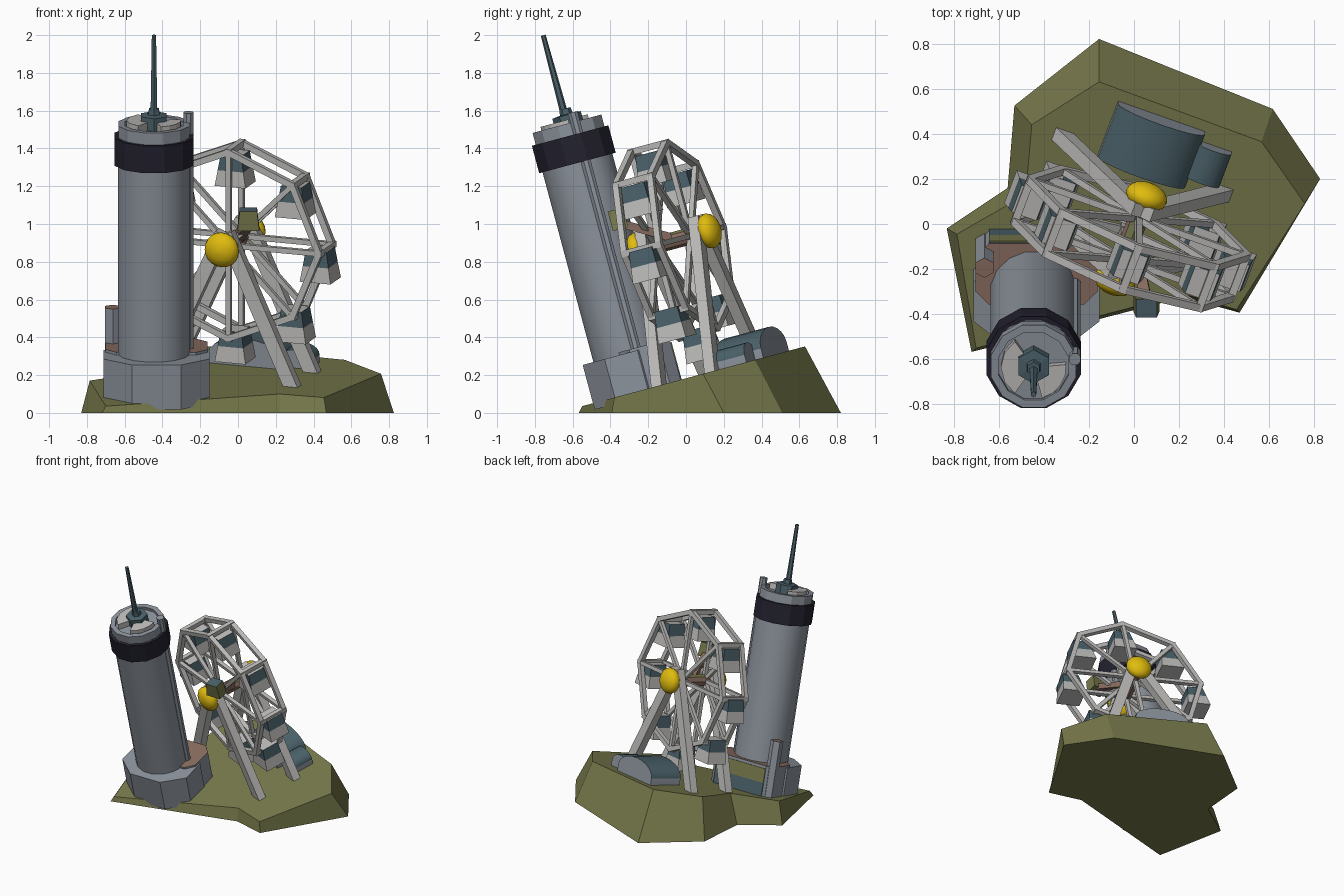
import bpy, bmesh, math
from mathutils import Matrix, Vector

if "Cube" in bpy.data.objects:
    bpy.data.objects.remove(bpy.data.objects["Cube"])


def material(name, *srgb):
    m = bpy.data.materials.new(name)
    m.diffuse_color = [((c / 255 + 0.055) / 1.055) ** 2.4 for c in srgb] + [1]
    m.use_nodes = True
    m.node_tree.nodes["Principled BSDF"].inputs["Base Color"].default_value = m.diffuse_color
    return m


OLIVE = material("olive", 120, 122, 76)
GREY = material("steel grey", 140, 147, 156)
WHITE = material("pale grey", 188, 187, 185)
TEAL = material("dark teal", 74, 97, 105)
YELLOW = material("yellow", 224, 188, 14)
DARK = material("near black", 34, 33, 46)
BROWN = material("brick brown", 138, 109, 96)

# everything above the rock leans 15 degrees forward; the wheel is also turned
SITE = Matrix.Translation((0, 0, 0.183)) @ Matrix.Rotation(math.radians(15), 4, 'X')
TURN = Matrix.Rotation(math.radians(-20), 4, 'Z')
WHEEL = SITE @ Matrix.Translation((-0.015, 0.126, 0.722)) @ TURN


def loft(name, rings, mats, mtx=SITE, rule=None, smooth=None):
    """Skin a stack of equal rings; rule(normal, centre) picks a material slot."""
    bm = bmesh.new()
    loops = [[bm.verts.new(p) for p in r] for r in rings]
    n = len(loops[0])
    for a, b in zip(loops, loops[1:]):
        for i in range(n):
            bm.faces.new((a[i], a[(i + 1) % n], b[(i + 1) % n], b[i]))
    bm.faces.new(loops[0][::-1])
    bm.faces.new(loops[-1])
    bmesh.ops.recalc_face_normals(bm, faces=bm.faces)
    if rule:
        for f in bm.faces:
            f.normal_update()
            f.material_index = rule(f.normal, f.calc_center_median())
    bm.transform(mtx)
    me = bpy.data.meshes.new(name)
    bm.to_mesh(me)
    bm.free()
    ob = bpy.data.objects.new(name, me)
    bpy.context.collection.objects.link(ob)
    for m in (mats if isinstance(mats, list) else [mats]):
        me.materials.append(m)
    if smooth:
        bpy.ops.object.select_all(action='DESELECT')
        ob.select_set(True)
        bpy.context.view_layer.objects.active = ob
        bpy.ops.object.shade_smooth_by_angle(angle=math.radians(smooth))
    return ob


def ring(x, y, z, r, n):
    return [(x + r * math.cos(math.tau * (i + .5) / n), y + r * math.sin(math.tau * (i + .5) / n), z)
            for i in range(n)]


def column(name, x, y, profile, n, mats, rule=None, smooth=None):
    return loft(name, [ring(x, y, z, r, n) for r, z in profile], mats, SITE, rule, smooth)


def rect(x, y, z, hx, hy):
    return [(x - hx, y - hy, z), (x + hx, y - hy, z), (x + hx, y + hy, z), (x - hx, y + hy, z)]


def octagon(x, y, z, hx, hy, cx, cy):
    q = [(-hx + cx, -hy), (hx - cx, -hy), (hx, -hy + cy), (hx, hy - cy),
         (hx - cx, hy), (-hx + cx, hy), (-hx, hy - cy), (-hx, -hy + cy)]
    return [(x + a, y + b, z) for a, b in q]


def beam(name, p, q, y, width, depth, mat):
    """Square bar in the wheel plane between (x, z) points p and q."""
    p, q = Vector(p), Vector(q)
    s = (q - p).orthogonal().normalized() * width / 2
    corners = [(1, -1), (1, 1), (-1, 1), (-1, -1)]
    return loft(name, [[(e.x + s.x * a, y + b * depth / 2, e.y + s.y * a) for a, b in corners]
                       for e in (p, q)], mat, WHEEL)


# rock: flat underside, sloping top
foot = [(-.155, .82), (.615, .51), (.825, .2), (.468, -.393), (.22, -.325),
        (-.72, -.567), (-.83, -.02), (-.56, .16), (-.53, .525)]
crown = [(-.155, .63), (.565, .365), (.757, .09), (.455, -.38), (.22, -.31),
         (-.7, -.55), (-.785, -.045), (-.48, .13), (-.453, .44)]
loft("rock_base", [[(x, y, 0) for x, y in foot],
                   [(x, y, .183 + .268 * y) for x, y in crown]], OLIVE, Matrix())

# tower pedestal and back building
loft("tower_pedestal", [octagon(-.432, -.3, z, .28, .21, .15, .12) for z in (-.035, .21)], GREY)
loft("back_building", [octagon(-.432, -.17, z, .27, .14, .06, .06) for z in (-.02, .225)],
     [GREY, BROWN], rule=lambda n, c: int(n.z > .5))
for name, z0, z1, mat in (("back_window", 0, .1, TEAL), ("back_panel", .1, .205, OLIVE)):
    loft(name, [rect(-.432, -.028, z, .21, .004) for z in (z0, z1)], mat)
column("chimney", -.663, -.09, [(.046, -.02), (.046, .415)], 6, [GREY, BROWN],
       lambda n, c: int(n.z > .5))

# tower
TX, TY = -.445, -.26
column("tower_shaft", TX, TY, [(.195, .15), (.195, 1.4)], 16, GREY, smooth=40)
column("tower_band", TX, TY, [(.217, 1.25), (.217, 1.4)], 12, DARK)
column("tower_rim", TX, TY, [(.195, 1.38), (.195, 1.465), (.16, 1.465), (.16, 1.44)], 12, GREY)
for a0, a1 in ((125, 235), (285, 365)):
    arc = [math.radians(a0 + (a1 - a0) * i / 4) for i in range(5)]
    loft("roof_plate", [[(TX, TY, z)] + [(TX + .145 * math.cos(a), TY + .145 * math.sin(a), z)
                                         for a in arc] for z in (1.43, 1.485)], WHITE)
column("mast_mount", TX, TY + .01, [(.078, 1.43), (.078, 1.51), (.035, 1.515), (.03, 1.545)], 6, TEAL)
column("mast", TX, TY, [(.021, 1.5), (.013, 1.95)], 6, TEAL)
column("tower_pipe", -.262, -.215, [(.028, .15), (.028, 1.515)], 8, GREY)

# wheel: two octagonal rims, spokes, ties and cabins
R, HALF = .51, .1
pts = [(R * math.cos(math.tau * i / 8), R * math.sin(math.tau * i / 8)) for i in range(8)]
for i, (x, z) in enumerate(pts):
    for y in (-HALF, HALF):
        beam("rim_bar", (x, z), pts[(i + 1) % 8], y, .034, .034, WHITE)
        beam("spoke", (0, 0), (x, z), y, .028, .028, WHITE)
    loft("rim_tie", [[(x + a * .017, y, z + b * .017) for a, b in ((-1, -1), (1, -1), (1, 1), (-1, 1))]
                     for y in (-HALF - .017, HALF + .017)], WHITE, WHEEL)
    cx, cz = x * .94, z * .945
    loft("cabin", [rect(cx, 0, cz + h, w, d) for h, w, d in
                   ((-.17, .087, .08), (-.085, .072, .073), (0, .058, .066))],
         [WHITE, TEAL], WHEEL, lambda n, c, z=cz: int(c.z > z - .085 and n.z < .7))

# axle, hubs and A-frame legs
loft("axle", [[(.045 * math.cos(math.tau * i / 8), y, .045 * math.sin(math.tau * i / 8))
               for i in range(8)] for y in (-.19, .19)], [BROWN, OLIVE], WHEEL,
     lambda n, c: int(n.z > .5))
for s in (-1, 1):
    rings = []
    for k in range(9):
        t = math.pi * (k + .15) / 8.3
        r = .095 * math.sin(t)
        rings.append([(r * math.cos(math.tau * i / 20), s * .207 - .06 * math.cos(t),
                       r * math.sin(math.tau * i / 20)) for i in range(20)])
    loft("hub", rings, YELLOW, WHEEL, smooth=40)
    for side in (-1, 1):
        beam("support_leg", (side * .01, .08), (side * .385, -.74), s * .155, .075, .06, WHITE)

# small box held in front of the wheel
loft("signal_box", [rect(.055, -.13, w, h, .042) for w, h in ((.853, .058), (.96, .046))],
     [OLIVE, TEAL], rule=lambda n, c: int(n.z > .7))
loft("signal_arm", [[(x + a * .025, y, z + b * .025) for a, b in ((-1, -1), (1, -1), (1, 1), (-1, 1))]
                    for x, y, z in ((.055, -.12, .88), (.0, .12, .74))], BROWN)


# barrel-roofed huts
def hut(name, x, y, half, length, wall, height):
    prof = [(-half, -.03)] + [(-half * math.cos(math.pi * i / 10),
                               wall + (height - wall) * math.sin(math.pi * i / 10))
                              for i in range(11)] + [(half, -.03)]
    loft(name, [[(a, d, b) for a, b in prof] for d in (-length, length)], [GREY, TEAL],
         SITE @ Matrix.Translation((x, y, 0)) @ TURN,
         lambda n, c: int(c.z > wall and abs(n.y) < .5), 35)


hut("main_hut", .078, .372, .205, .13, .05, .15)
hut("side_hut", .325, .285, .085, .08, .04, .1)
